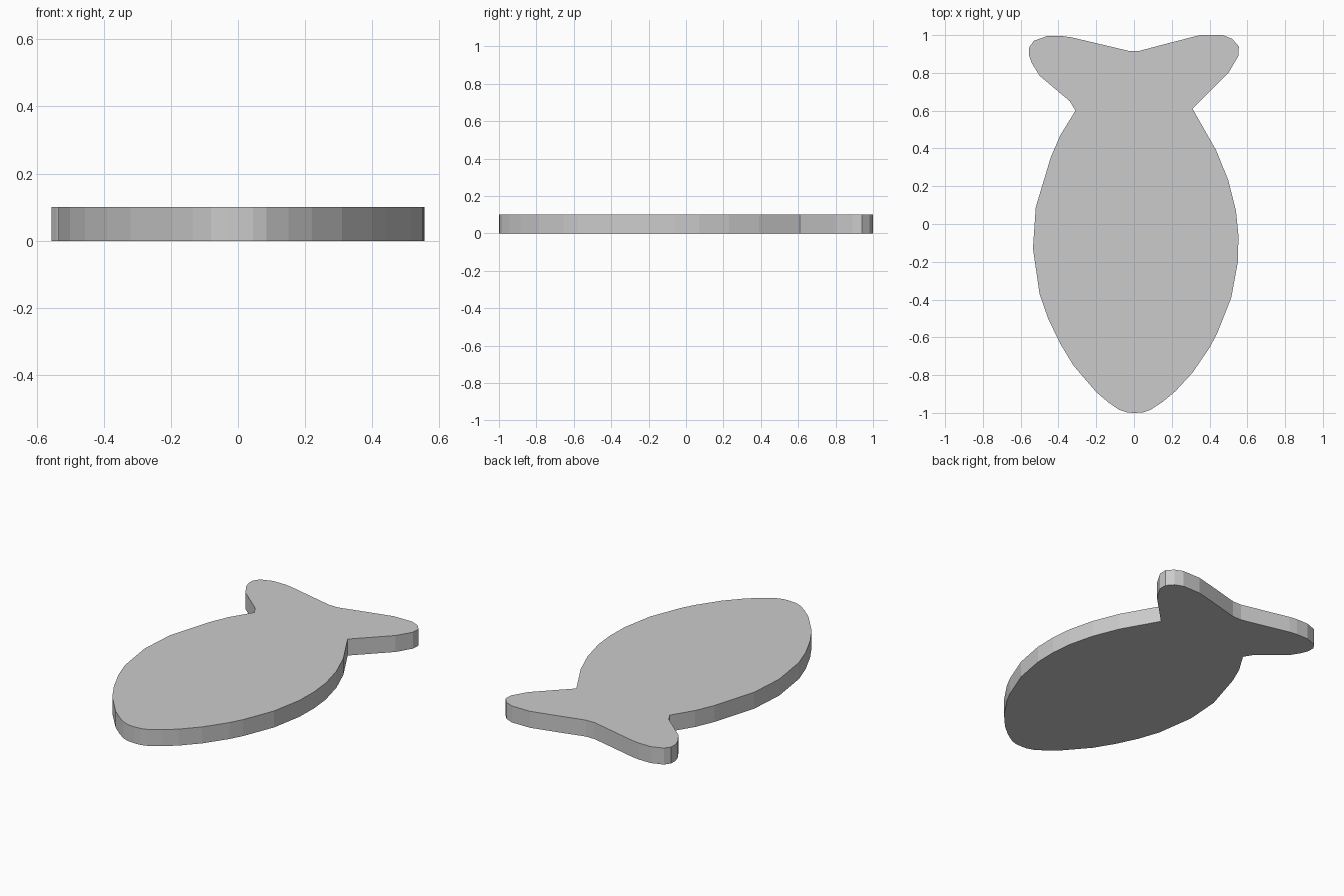
import bpy
import bmesh

THICKNESS = 0.10

# Outline, counter-clockwise from the nose: right flank, tail, left flank
right_flank = [(0.00, -1.0), (0.045, -0.998), (0.085, -0.985), (0.15, -0.943),
               (0.22, -0.885), (0.31, -0.787), (0.40, -0.655), (0.44, -0.58),
               (0.515, -0.39), (0.55, -0.20), (0.553, -0.06), (0.54, 0.07),
               (0.50, 0.23), (0.435, 0.39)]
tail = [(0.31, 0.61), (0.50, 0.80), (0.553, 0.89), (0.555, 0.94), (0.52, 0.98),
        (0.47, 1.0), (0.35, 1.0), (0.20, 0.962), (0.03, 0.917), (-0.03, 0.917),
        (-0.33, 0.988), (-0.38, 0.995), (-0.46, 0.995), (-0.53, 0.97),
        (-0.555, 0.935), (-0.555, 0.89), (-0.54, 0.85), (-0.50, 0.785),
        (-0.34, 0.65), (-0.31, 0.60)]
left_flank = [(-0.39, 0.47), (-0.44, 0.355), (-0.52, 0.09), (-0.535, -0.13),
              (-0.50, -0.37), (-0.455, -0.50), (-0.39, -0.635), (-0.32, -0.75),
              (-0.20, -0.89), (-0.135, -0.945), (-0.08, -0.983), (-0.035, -0.998)]

# Flat plate extruded from the outline
bm = bmesh.new()
face = bm.faces.new([bm.verts.new((x, y, 0)) for x, y in right_flank + tail + left_flank])
top = bmesh.ops.extrude_face_region(bm, geom=[face], use_keep_orig=True)
bmesh.ops.translate(bm, vec=(0, 0, THICKNESS),
                    verts=[g for g in top["geom"] if isinstance(g, bmesh.types.BMVert)])
bmesh.ops.recalc_face_normals(bm, faces=bm.faces)

mesh = bpy.data.meshes.new("fish_plate")
bm.to_mesh(mesh)
bm.free()
bpy.context.collection.objects.link(bpy.data.objects.new("fish_plate", mesh))
